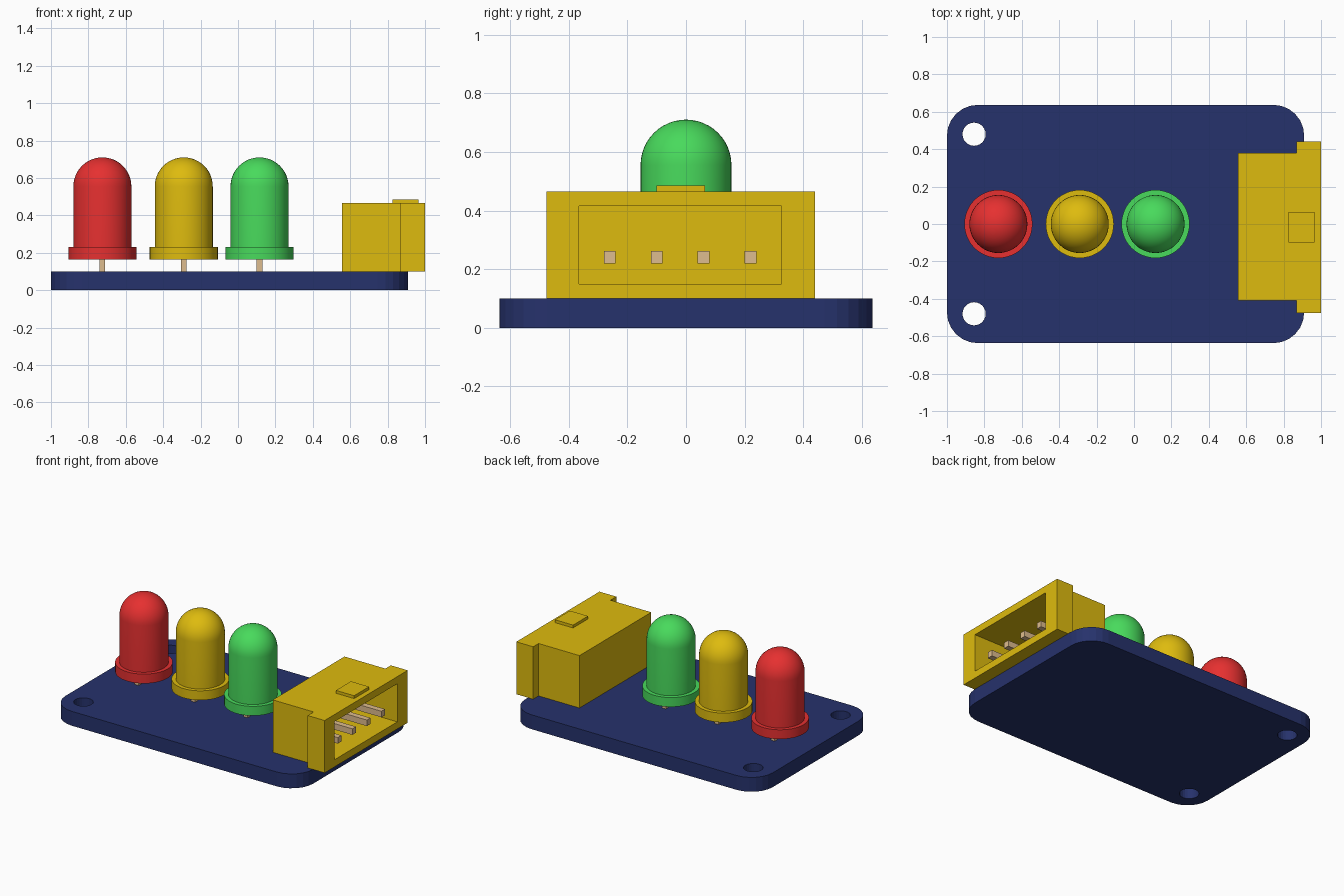
import bpy
import bmesh
import math
from mathutils import Matrix, Vector

cube = bpy.data.objects.get("Cube")
if cube:
    bpy.data.objects.remove(cube, do_unlink=True)


def material(name, rgb, rough=0.5):
    """Flat material from 0-255 display values, stored as linear."""
    lin = [((c / 255 + 0.055) / 1.055) ** 2.4 for c in rgb]
    mat = bpy.data.materials.new(name)
    mat.use_nodes = True
    mat.diffuse_color = (*lin, 1)
    bsdf = mat.node_tree.nodes["Principled BSDF"]
    bsdf.inputs["Base Color"].default_value = (*lin, 1)
    bsdf.inputs["Roughness"].default_value = rough
    return mat


BLUE = material("board blue", (38, 50, 108))
RED = material("lamp red", (230, 48, 48))
YELLOW = material("yellow", (222, 187, 14))
GREEN = material("lamp green", (72, 218, 92))
METAL = material("pin metal", (222, 188, 142))


def make_object(name, bm, mat):
    bmesh.ops.recalc_face_normals(bm, faces=bm.faces)
    mesh = bpy.data.meshes.new(name)
    bm.to_mesh(mesh)
    bm.free()
    obj = bpy.data.objects.new(name, mesh)
    bpy.context.collection.objects.link(obj)
    mesh.materials.append(mat)
    return obj


def box(name, lo, hi, mat):
    lo, hi = Vector(lo), Vector(hi)
    bm = bmesh.new()
    bmesh.ops.create_cube(bm, size=1, matrix=Matrix.Translation((lo + hi) / 2)
                          @ Matrix.Diagonal((*(hi - lo), 1)))
    return make_object(name, bm, mat)


def prism(name, outline, z0, z1, mat):
    bm = bmesh.new()
    face = bm.faces.new([bm.verts.new((x, y, z0)) for x, y in outline])
    top = bmesh.ops.extrude_face_region(bm, geom=[face])["geom"]
    bmesh.ops.translate(bm, vec=(0, 0, z1 - z0),
                        verts=[v for v in top if isinstance(v, bmesh.types.BMVert)])
    return make_object(name, bm, mat)


def arc(cx, cy, r, start, sweep, steps):
    return [(cx + r * math.cos(start + sweep * i / steps),
             cy + r * math.sin(start + sweep * i / steps)) for i in range(steps + 1)]


def activate(obj):
    bpy.ops.object.select_all(action='DESELECT')
    obj.select_set(True)
    bpy.context.view_layer.objects.active = obj


def cut(obj, cutter):
    cutter.hide_render = True
    mod = obj.modifiers.new("cut", 'BOOLEAN')
    mod.operation = 'DIFFERENCE'
    mod.solver = 'EXACT'
    mod.object = cutter
    activate(obj)
    bpy.ops.object.modifier_apply(modifier=mod.name)
    bpy.data.objects.remove(cutter, do_unlink=True)


# Circuit board with rounded corners and two mounting holes
R, BOARD_TOP = 0.165, 0.1
x0, x1, half = -1.0, 0.91, 0.637
quarter = math.pi / 2
corners = [(x1 - R, half - R), (x0 + R, half - R), (x0 + R, R - half), (x1 - R, R - half)]
outline = [p for i, (cx, cy) in enumerate(corners)
           for p in arc(cx, cy, R, i * quarter, quarter, 6)]
board = prism("circuit_board", outline, 0, BOARD_TOP, BLUE)
for y in (-0.48, 0.48):
    ring = arc(-0.855, y, 0.062, 0, math.tau, 24)[:-1]
    cut(board, prism("hole_cutter", ring, -0.1, 0.2, BLUE))


# Lamps: flange, cylinder and dome in one turned profile, on two legs
def lamp(name, x, mat):
    body, flange, z0, z1, dome = 0.155, 0.182, 0.165, 0.23, 0.555
    profile = [(0, z0), (flange, z0), (flange, z1), (body, z1)]
    profile += [(max(r, 0), z) for r, z in arc(0, dome, body, 0, quarter, 12)]
    bm = bmesh.new()
    verts = [bm.verts.new((r, 0, z)) for r, z in profile]
    edges = [bm.edges.new(pair) for pair in zip(verts, verts[1:])]
    bmesh.ops.spin(bm, geom=verts + edges, cent=(0, 0, 0), axis=(0, 0, 1),
                   angle=math.tau, steps=48)
    bmesh.ops.remove_doubles(bm, verts=bm.verts, dist=0.0005)
    bmesh.ops.translate(bm, verts=bm.verts, vec=(x, 0, 0))
    obj = make_object(name + "_lamp", bm, mat)
    activate(obj)
    bpy.ops.object.shade_smooth_by_angle(angle=math.radians(35))
    w = 0.015
    for side, y in (("front", -0.065), ("back", 0.065)):
        box(f"{name}_{side}_leg", (x - w, y - w, BOARD_TOP - 0.02),
            (x + w, y + w, z0 + 0.01), METAL)


lamp("red", -0.725, RED)
lamp("yellow", -0.29, YELLOW)
lamp("green", 0.115, GREEN)

# Connector housing: stepped block, hollow towards the right end
back, step, front = 0.555, 0.87, 1.0
housing = prism("connector_housing",
                [(back, -0.41), (step, -0.41), (step, -0.475), (front, -0.475),
                 (front, 0.44), (step, 0.44), (step, 0.38), (back, 0.38)],
                BOARD_TOP, 0.465, YELLOW)
cut(housing, box("socket_cutter", (0.62, -0.365, 0.15), (1.2, 0.325, 0.415), YELLOW))
box("connector_key", (0.825, -0.1, 0.455), (0.965, 0.065, 0.485), YELLOW)

# Row of four contact pins
for i in range(4):
    y = -0.26 + 0.16 * i
    box(f"contact_pin_{i + 1}", (0.6, y - 0.02, 0.22), (0.965, y + 0.02, 0.262), METAL)
